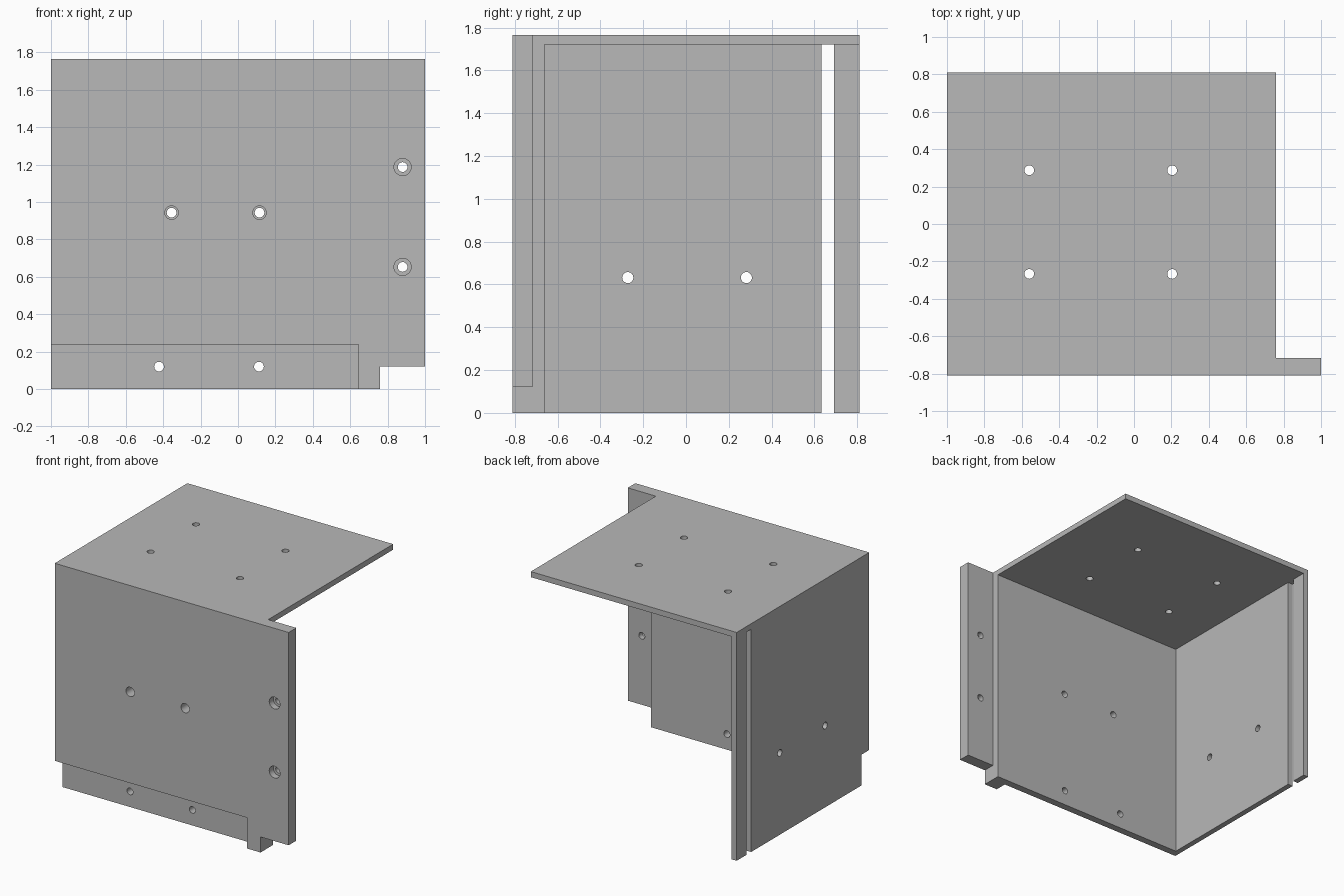
import bpy
from math import radians

cube = bpy.data.objects.get("Cube")
if cube:
    bpy.data.objects.remove(cube, do_unlink=True)

grey = bpy.data.materials.new("plain_grey")
grey.use_nodes = True
grey.diffuse_color = (0.48, 0.48, 0.48, 1)
grey.node_tree.nodes["Principled BSDF"].inputs["Base Color"].default_value = grey.diffuse_color


def box(name, lo, hi):
    """Box spanning two opposite corners."""
    bpy.ops.mesh.primitive_cube_add(size=1, location=[(a + b) / 2 for a, b in zip(lo, hi)])
    ob = bpy.context.object
    ob.name = name
    ob.scale = [b - a for a, b in zip(lo, hi)]
    bpy.ops.object.transform_apply(location=True, rotation=True, scale=True)
    return ob


def rod(name, axis, centre, radius, length):
    """Round cutter lying along one axis."""
    turn = {"x": (0, radians(90), 0), "y": (radians(90), 0, 0), "z": (0, 0, 0)}[axis]
    bpy.ops.mesh.primitive_cylinder_add(vertices=24, radius=radius, depth=length,
                                        location=centre, rotation=turn)
    ob = bpy.context.object
    ob.name = name
    return ob


def cut(body, cutter):
    cutter.hide_render = True
    mod = body.modifiers.new(cutter.name, "BOOLEAN")
    mod.operation, mod.solver, mod.object = "DIFFERENCE", "EXACT", cutter
    bpy.context.view_layer.objects.active = body
    bpy.ops.object.modifier_apply(modifier=mod.name)
    bpy.data.objects.remove(cutter, do_unlink=True)


# Main dimensions
H, D = 1.765, 0.81       # height, half depth
CEIL = 1.722             # underside of top plate
FRONT_IN = -0.66         # inner face of front wall
TAB_BACK = -0.717        # back of tab and of lower recess
EDGE = 0.76              # right edge of the top plate

# Solid block carved into a three-sided corner bracket
bracket = box("corner_bracket", (-1, -D, 0), (1, D, H))
bracket.data.materials.append(grey)

cut(bracket, box("tab_clearance", (EDGE, TAB_BACK, -1), (2, 2, 3)))
cut(bracket, box("interior", (-0.957, FRONT_IN, -1), (2, 2, CEIL)))
cut(bracket, box("side_slot", (-2, 0.632, -1), (-0.9, 0.692, CEIL)))
cut(bracket, box("front_recess", (-2, -2, -1), (0.645, TAB_BACK, 0.238)))
cut(bracket, box("tab_notch", (EDGE, -2, -1), (2, 0, 0.12)))

# Holes through the top plate
for x in (-0.56, 0.204):
    for y in (-0.267, 0.287):
        cut(bracket, rod("top_hole", "z", (x, y, H), 0.026, 0.4))

# Holes through the side wall
for y in (-0.272, 0.282):
    cut(bracket, rod("side_hole", "x", (-1, y, 0.632), 0.026, 0.4))

# Holes through the lower front wall
for x in (-0.422, 0.112):
    cut(bracket, rod("lower_hole", "y", (x, -0.7, 0.12), 0.026, 0.4))

# Stepped holes in the front wall and in the tab: x, z, outer radius, step depth
for x, z, outer, step in ((-0.355, 0.943, 0.036, 0.09), (0.115, 0.943, 0.036, 0.09),
                          (0.88, 1.187, 0.046, 0.05), (0.88, 0.653, 0.046, 0.05)):
    cut(bracket, rod("bolt_hole", "y", (x, -0.7, z), 0.026, 0.6))
    cut(bracket, rod("counterbore", "y", (x, -D, z), outer, 2 * step))

# Round hole walls, crisp plate edges
bpy.ops.object.select_all(action="DESELECT")
bracket.select_set(True)
bpy.context.view_layer.objects.active = bracket
bpy.ops.object.shade_smooth_by_angle(angle=radians(30))
